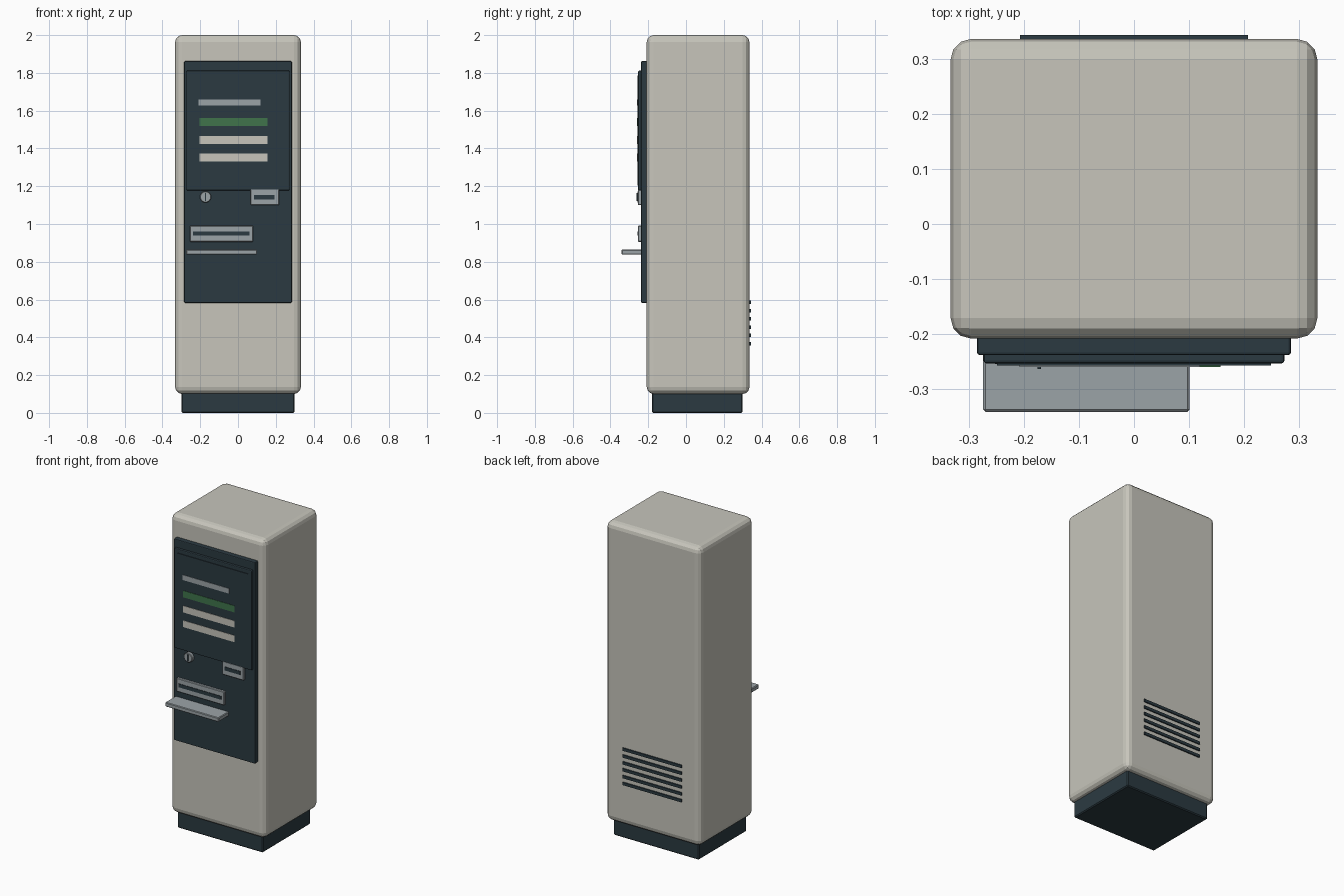
import bpy, math

if "Cube" in bpy.data.objects:
    bpy.data.objects.remove(bpy.data.objects["Cube"])


def material(name, rgb):
    m = bpy.data.materials.new(name)
    m.diffuse_color = (*rgb, 1.0)
    m.use_nodes = True
    m.node_tree.nodes["Principled BSDF"].inputs["Base Color"].default_value = m.diffuse_color
    return m


BEIGE = material("warm_beige", (0.57, 0.56, 0.50))
DARK = material("dark_slate", (0.024, 0.042, 0.053))
GREY = material("metal_grey", (0.33, 0.37, 0.39))
GREEN = material("screen_green", (0.05, 0.175, 0.07))


def finish(ob, name, mat, bevel=0, segments=1):
    ob.name = name
    ob.data.materials.append(mat)
    if bevel:
        mod = ob.modifiers.new("bevel", 'BEVEL')
        mod.width = bevel
        mod.segments = segments
    return ob


def box(name, x, y, z, mat, bevel=0, segments=1):
    """Box from (min, max) pairs on each axis."""
    bpy.ops.mesh.primitive_cube_add(size=1)
    ob = bpy.context.object
    for v in ob.data.vertices:
        v.co = [lo + (c + 0.5) * (hi - lo) for c, (lo, hi) in zip(v.co, (x, y, z))]
    return finish(ob, name, mat, bevel, segments)


# Cabinet and plinth
box("cabinet", (-0.333, 0.333), (-0.208, 0.336), (0.10, 2.0), BEIGE, 0.037, 3)
box("plinth", (-0.30, 0.30), (-0.18, 0.30), (0.0, 0.13), DARK, 0.006)

# Front panel with raised screen housing and glass
box("front_panel", (-0.285, 0.285), (-0.238, -0.20), (0.583, 1.862), DARK, 0.005, 2)
box("screen_housing", (-0.273, 0.273), (-0.253, -0.23), (1.178, 1.812), DARK, 0.005, 2)
box("screen_glass", (-0.249, 0.249), (-0.257, -0.25), (1.203, 1.787), DARK)

# Bars on the screen
for name, x0, x1, z0, z1, mat in (
    ("title_bar", -0.208, 0.12, 1.628, 1.66, GREY),
    ("selected_bar", -0.204, 0.157, 1.519, 1.561, GREEN),
    ("upper_option_bar", -0.204, 0.157, 1.423, 1.465, BEIGE),
    ("lower_option_bar", -0.204, 0.157, 1.33, 1.372, BEIGE),
):
    box(name, (x0, x1), (-0.2595, -0.255), (z0, z1), mat)

# Coin inlet
bpy.ops.mesh.primitive_cylinder_add(vertices=20, radius=0.03, depth=0.03,
                                    location=(-0.172, -0.243, 1.143),
                                    rotation=(math.pi / 2, 0, 0))
finish(bpy.context.object, "coin_inlet", GREY, 0.003)
box("coin_slot", (-0.1755, -0.1685), (-0.263, -0.255), (1.123, 1.163), DARK)

# Card reader and ticket outlet, each a grey bezel with a dark slot
for name, x, z, sx, sz in (
    ("card_reader", (0.067, 0.217), (1.10, 1.185), (0.086, 0.194), (1.131, 1.154)),
    ("ticket_outlet", (-0.255, 0.08), (0.906, 0.991), (-0.237, 0.061), (0.938, 0.96)),
):
    box(name + "_bezel", x, (-0.254, -0.23), z, GREY, 0.003)
    box(name + "_slot", sx, (-0.257, -0.25), sz, DARK)

# Shelf below the outlet
box("shelf", (-0.274, 0.101), (-0.341, -0.23), (0.838, 0.865), GREY, 0.004)

# Rear ventilation slats
for i in range(6):
    z = 0.367 + i * 0.0436
    box(f"rear_vent_{i + 1}", (-0.207, 0.207), (0.33, 0.343), (z - 0.009, z + 0.009), DARK)
